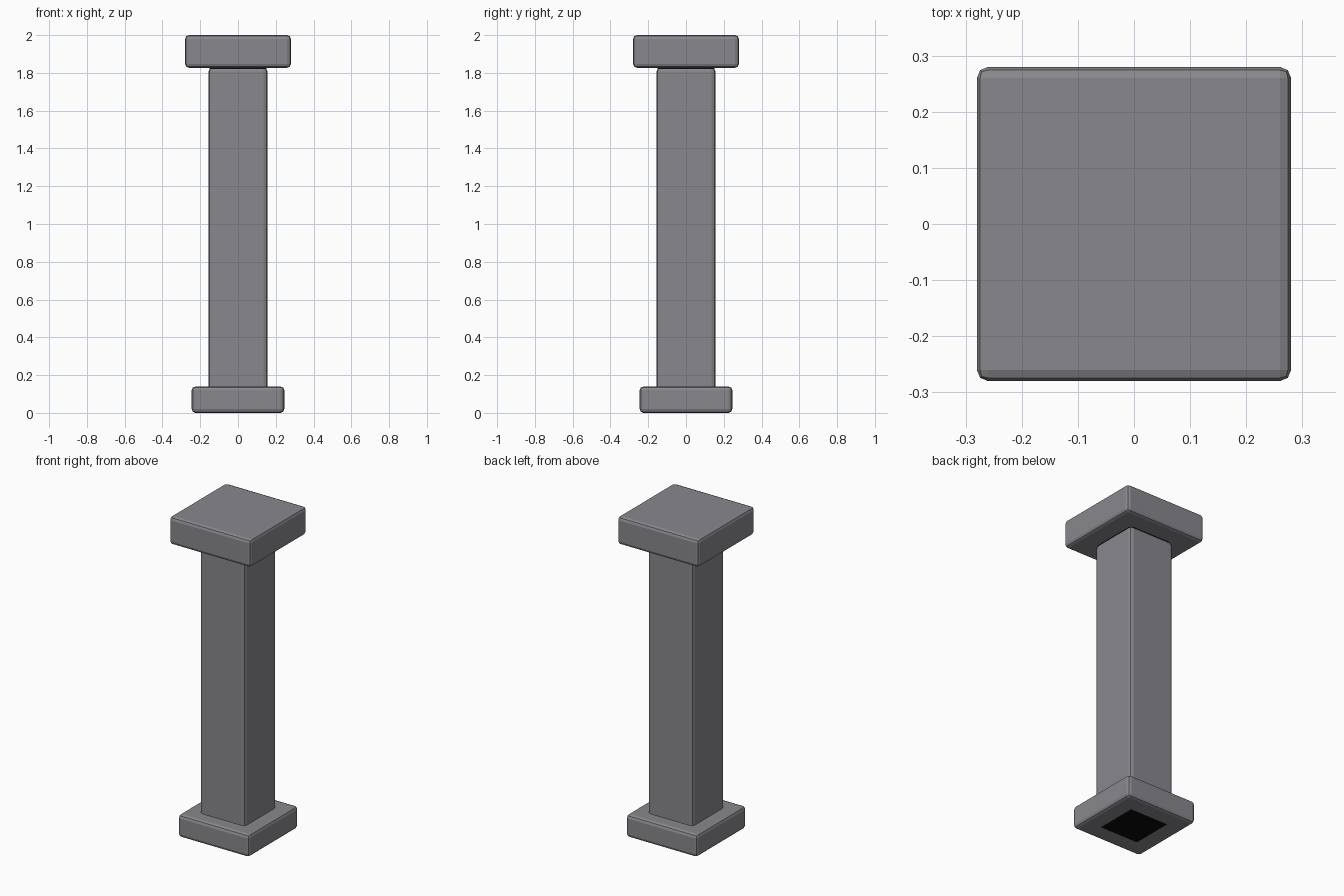
import bpy

if "Cube" in bpy.data.objects:
    bpy.data.objects.remove(bpy.data.objects["Cube"])


def material(name, colour):
    mat = bpy.data.materials.new(name)
    mat.diffuse_color = (*colour, 1)
    mat.use_nodes = True
    mat.node_tree.nodes["Principled BSDF"].inputs["Base Color"].default_value = mat.diffuse_color
    return mat


stone = material("grey stone", (0.25, 0.245, 0.265))
black = material("black core", (0.003, 0.003, 0.003))


def block(name, half, z0, z1, mat, bevel=0.02):
    """Square block with rounded edges, from height z0 to z1."""
    bpy.ops.mesh.primitive_cube_add(size=1, location=(0, 0, (z0 + z1) / 2))
    ob = bpy.context.object
    ob.name = name
    ob.scale = (2 * half, 2 * half, z1 - z0)
    bpy.ops.object.transform_apply(location=False, rotation=False, scale=True)
    ob.data.materials.append(mat)
    mod = ob.modifiers.new("rounded edges", 'BEVEL')
    mod.width = bevel
    mod.segments = 2
    return ob


# Plinth, shaft and capital
block("base", 0.245, 0.0, 0.14, stone)
block("shaft", 0.156, 0.05, 1.827, stone)
block("capital", 0.28, 1.827, 2.0, stone)
# Dark core showing at the neck and underneath the base
block("core", 0.15, -0.001, 1.88, black)
